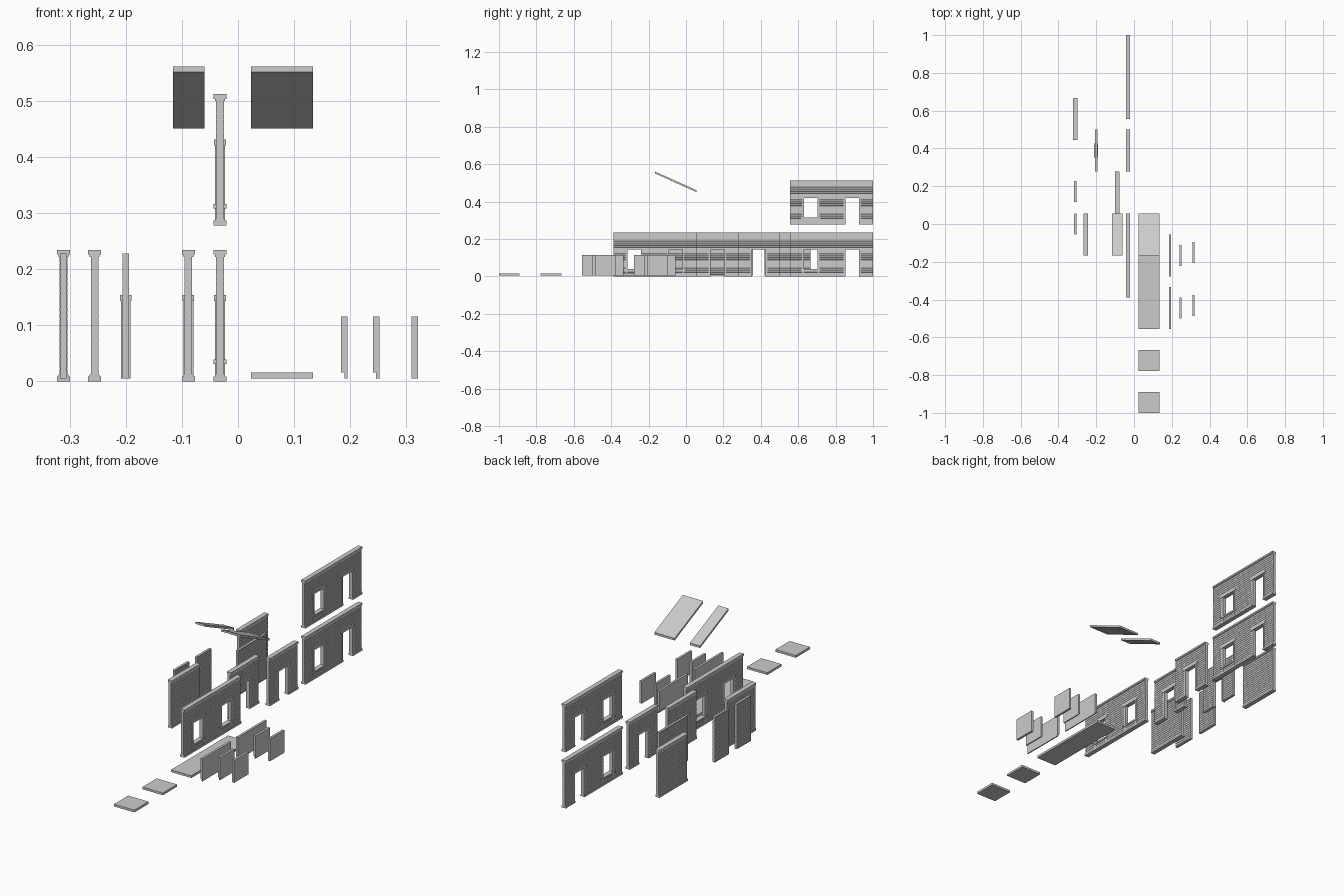
import bpy, bmesh

if "Cube" in bpy.data.objects:
    bpy.data.objects.remove(bpy.data.objects["Cube"])

U = 1 / 18          # kit grid step
W = 4 * U           # width of a full wall tile


def box(bm, x0, x1, y0, y1, z0, z1):
    prism(bm, [(x0, z0), (x1, z0), (x1, z1), (x0, z1)], y0, y1)


def prism(bm, prof, y0, y1):
    """Extrude an x-z outline along y."""
    f = bm.faces.new([bm.verts.new((x, y0, z)) for x, z in prof])
    ext = bmesh.ops.extrude_face_region(bm, geom=[f])
    for v in ext["geom"]:
        if isinstance(v, bmesh.types.BMVert):
            v.co.y = y1


def finish(bm, name):
    bmesh.ops.recalc_face_normals(bm, faces=bm.faces)
    me = bpy.data.meshes.new(name)
    bm.to_mesh(me)
    bm.free()
    ob = bpy.data.objects.new(name, me)
    bpy.context.collection.objects.link(ob)
    return ob


def siding(bm, x, h, y0, y1, z0, z1, base):
    """Wall slab with shallow course grooves on both faces."""
    right = [(x + h, z0)]
    z = base
    while z < z1 - 0.003:
        z += U / 5
        if z0 + 0.002 < z < z1 - 0.002:
            right += [(x + h, z - 0.0008), (x + h - 0.0008, z), (x + h, z + 0.0008)]
    right.append((x + h, z1))
    left = [(2 * x - px, pz) for px, pz in reversed(right)]
    prism(bm, right + left, y0, y1)


def wall(name, x, y0, z=0.0, opening=None, width=W, trim=True, h=0.0068):
    bm = bmesh.new()
    y1, c = y0 + width, y0 + width / 2
    bot, top, head = z + 0.005, z + 0.228, z + 0.145
    r = 0.0115
    half = 0.037
    if opening:
        # piers and header around the opening
        siding(bm, x, h, y0, c - half, bot, top, z)
        siding(bm, x, h, c + half, y1, bot, top, z)
        siding(bm, x, h, c - half, c + half, head, top, z)
        # jambs and lintel
        out = 0.009 if trim else 0
        t = 0.0 if trim else 0.004
        for s in (-1, 1):
            ya, yb = sorted((c + s * (half - t - 0.001), c + s * (half + out)))
            box(bm, x - 0.0088, x + 0.0088, ya, yb, bot, head)
        e = 0.053 if trim else half
        box(bm, x - r + 0.001, x + r - 0.001, c - e, c + e, head - 0.002, head + 0.009)
        if opening == "window":
            # infill under the window and its sill
            siding(bm, x, h, c - half, c + half, bot, z + 0.034, z)
            box(bm, x - r, x + r, c - 0.053, c + 0.053, z + 0.031, z + 0.039)
    else:
        siding(bm, x, h, y0, y1, bot, top, z)
    if trim:
        # cornice with a lower step
        box(bm, x - r, x + r, y0, y1, z + 0.226, z + 0.2345)
        box(bm, x - 0.009, x + 0.009, y0, y1, z + 0.222, z + 0.226)
        # skirting, broken at doors
        spans = [(y0, c - half), (c + half, y1)] if opening == "door" else [(y0, y1)]
        for a, b in spans:
            box(bm, x - r, x + r, a, b, z, z + 0.009)
            box(bm, x - 0.009, x + 0.009, a, b, z + 0.009, z + 0.012)
    finish(bm, name)


XS = [-0.032, -0.0885, -0.2, -0.2555, -0.311]

# trimmed wall tiles
wall("wall_window_a", XS[0], -7 * U, opening="window")
wall("wall_window_b", XS[0], -3 * U, opening="window")
wall("wall_door_a", XS[0], 5 * U, opening="door")
for level, z in (("lower", 0), ("upper", 0.2775)):
    wall(level + "_wall_window", XS[0], 10 * U, z, "window")
    wall(level + "_wall_door", XS[0], 14 * U, z, "door")
wall("wall_door_b", XS[1], U, opening="door")
wall("wall_solid_a", XS[3], -3 * U)
wall("wall_solid_b", XS[4], 8 * U)

# plain inner walls
wall("inner_wall_door", XS[2], 5 * U, opening="door", trim=False, h=0.0058)
wall("inner_wall_narrow_a", XS[4], -U, width=2 * U, trim=False, h=0.0058)
wall("inner_wall_narrow_b", XS[4], 2.1 * U, width=2 * U, trim=False, h=0.0058)

# floor slabs
for name, y0, y1 in (("floor_small_a", -18, -16), ("floor_small_b", -14, -12),
                     ("floor_long", -10, -2)):
    bm = bmesh.new()
    box(bm, 0.023, 0.134, y0 * U, y1 * U, 0.005, 0.016)
    finish(bm, name)

# half-height panels: wide and narrow ones have a lip below, corner ones do not
for name, x, y0, n, lip in (("low_panel_wide_a", 0.184, -10 * U, 4, 0.006),
                            ("low_panel_wide_b", 0.184, -5 * U, 4, 0.006),
                            ("low_panel_narrow_a", 0.2405, -9 * U, 2, 0.005),
                            ("low_panel_narrow_b", 0.2405, -4 * U, 2, 0.005),
                            ("low_panel_corner_a", 0.309, -0.487, 2, 0),
                            ("low_panel_corner_b", 0.309, -0.207, 2, 0)):
    bm = bmesh.new()
    a, b, y1 = x, x + 0.0115, y0 + n * U
    if lip:
        prism(bm, [(a + lip, 0.005), (b, 0.005), (b, 0.116), (a, 0.116),
                   (a, 0.016), (a + lip, 0.016)], y0, y1)
    else:
        box(bm, a, b, y0, y1, 0.005, 0.116)
    finish(bm, name)

# sloping roof slabs, high at the front
for name, x0, x1 in (("roof_wide", 0.023, 0.134), ("roof_narrow", -0.116, -0.06)):
    bm = bmesh.new()
    box(bm, x0, x1, -3 * U, U, 0.551, 0.5615)
    for v in bm.verts:
        v.co.z -= 0.1 * (v.co.y + 3 * U) / W
    finish(bm, name)
